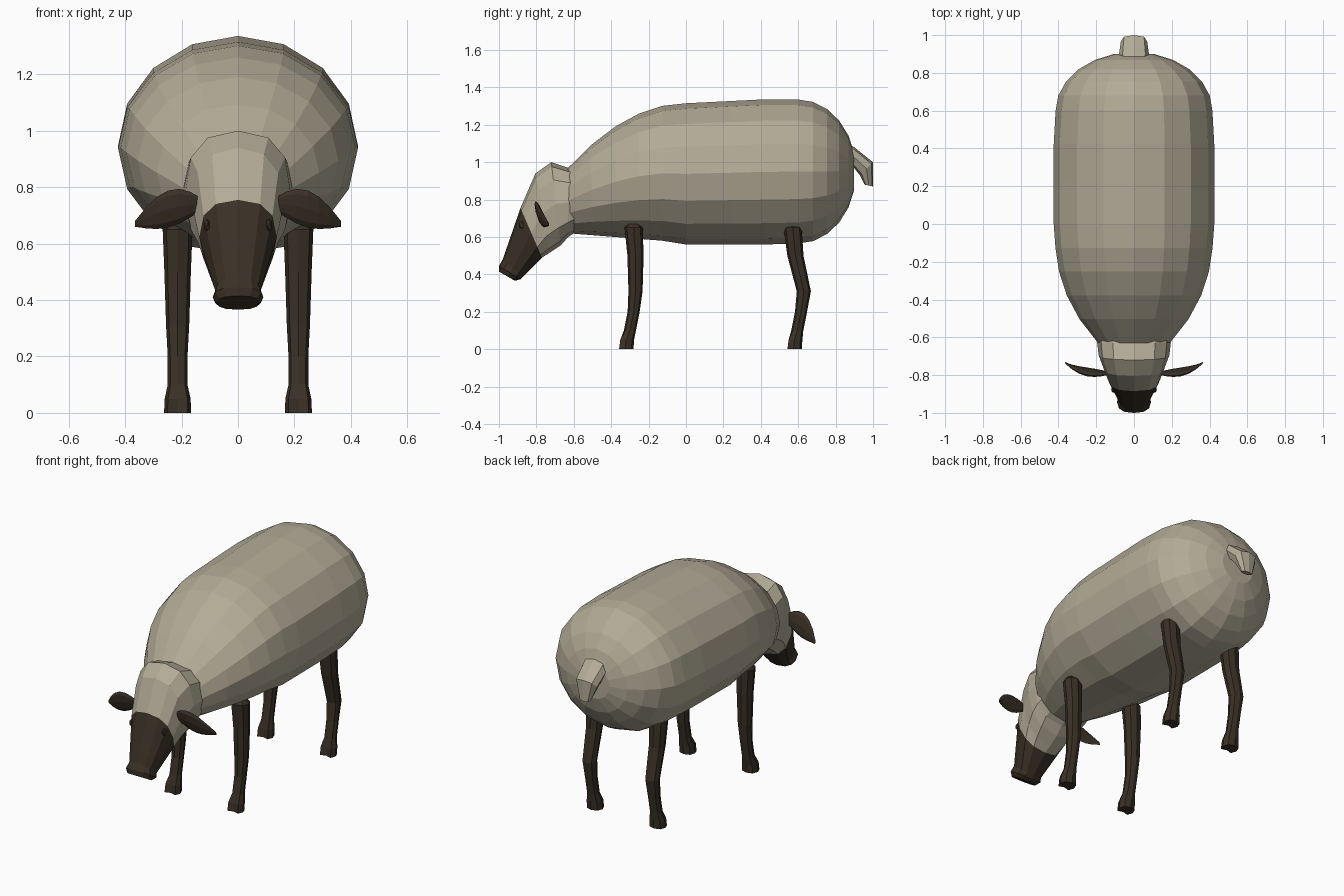
import bpy
import bmesh
from math import cos, sin, pi, radians, copysign
from mathutils import Vector

cube = bpy.data.objects.get("Cube")
if cube:
    bpy.data.objects.remove(cube)


def material(name, color):
    mat = bpy.data.materials.new(name)
    mat.use_nodes = True
    mat.diffuse_color = (*color, 1)
    shader = mat.node_tree.nodes["Principled BSDF"]
    shader.inputs["Base Color"].default_value = (*color, 1)
    return mat


wool = material("wool", (.45, .41, .31))
dark_skin = material("dark_skin", (.042, .03, .019))


def soften(value, power):
    return copysign(abs(value) ** power, value)


def ring_points(section, sides, power):
    """Rounded ring around a centre, spanned by two half axes."""
    centre, across, along = (Vector(part) for part in section)
    angles = [2 * pi * k / sides for k in range(sides)]
    return [centre + across * soften(sin(a), power) + along * soften(cos(a), power)
            for a in angles]


def loft(name, sections, sides, materials, power=1, dark_from=None, cleft_below=0):
    """Skin a row of rings, with an optional dark end and a notched foot."""
    bm = bmesh.new()
    rings = []
    for section in sections:
        points = ring_points(section, sides, power)
        centre = Vector(section[0])
        if centre.z < cleft_below:
            points[0] = points[0].lerp(centre, .5)
        rings.append([bm.verts.new(point) for point in points])

    for index, (ring, following) in enumerate(zip(rings, rings[1:])):
        for k in range(sides):
            face = bm.faces.new((ring[k - 1], ring[k], following[k], following[k - 1]))
            face.material_index = int(dark_from is not None and index >= dark_from)
    bm.faces.new(rings[0])
    end_cap = bm.faces.new(rings[-1])
    end_cap.material_index = int(dark_from is not None)
    bmesh.ops.recalc_face_normals(bm, faces=bm.faces)

    mesh = bpy.data.meshes.new(name)
    bm.to_mesh(mesh)
    bm.free()
    for mat in materials:
        mesh.materials.append(mat)
    obj = bpy.data.objects.new(name, mesh)
    bpy.context.collection.objects.link(obj)


def profile_slice(top, bottom, half_width):
    """Ring between an upper and a lower (y, z) point of the side profile."""
    upper, lower = Vector((0, *top)), Vector((0, *bottom))
    return (upper + lower) / 2, (half_width, 0, 0), (upper - lower) / 2


def mix(start, end, t):
    return start + (end - start) * t


# Woolly body: shoulders swell from the neck, the back is level, the rump is round
body = []
neck_y, shoulder_y, rump_y = -.63, 0, .6
front_steps = 5
for step in range(front_steps):
    t = step / front_steps
    y = mix(neck_y, shoulder_y, t)
    swell = 1 - (1 - t) ** 2
    width_swell = 1 - (1 - t) ** 2.5
    body.append(profile_slice(top=(y, mix(.97, 1.315, swell)),
                              bottom=(y, mix(.62, .57, t)),
                              half_width=mix(.19, .42, width_swell)))
for t in (0, .4, .7):
    y = mix(shoulder_y, rump_y, t)
    body.append(profile_slice(top=(y, mix(1.315, 1.345, t)),
                              bottom=(y, .56), half_width=.425))
for degrees in range(0, 90, 15):
    a = radians(degrees)
    y = rump_y + .31 * sin(a)
    half_height = .385 * cos(a)
    body.append(profile_slice(top=(y, .95 + half_height),
                              bottom=(y, .95 - half_height),
                              half_width=.415 * cos(a)))
loft("body", body, 16, [wool])

# Head: woolly neck and poll, then a bare face ending in a lipped muzzle
head = [
    profile_slice(top=(-.6, .96), bottom=(-.6, .62), half_width=.19),
    profile_slice(top=(-.63, .97), bottom=(-.63, .6), half_width=.195),
    profile_slice(top=(-.72, 1), bottom=(-.67, .555), half_width=.187),
    profile_slice(top=(-.805, .94), bottom=(-.73, .515), half_width=.16),
    profile_slice(top=(-.885, .755), bottom=(-.77, .49), half_width=.137),
    profile_slice(top=(-.98, .48), bottom=(-.868, .39), half_width=.08),
    profile_slice(top=(-1, .445), bottom=(-.885, .374), half_width=.09),
    profile_slice(top=(-1, .415), bottom=(-.915, .366), half_width=.074),
]
loft("head", head, 12, [wool, dark_skin], power=.8, dark_from=4)

# Short hanging tail, bent down at the tip
tail = [
    profile_slice(top=(.86, 1.1), bottom=(.86, 1), half_width=.06),
    profile_slice(top=(.9, 1.08), bottom=(.89, .98), half_width=.08),
    profile_slice(top=(1, 1), bottom=(.93, .93), half_width=.07),
    profile_slice(top=(1, .87), bottom=(.955, .88), half_width=.035),
]
loft("tail", tail, 8, [wool], power=.8)


def ear_sections(side):
    """Leaf shape that droops and sweeps back towards its tip."""
    sections = []
    for step in range(7):
        t = step / 6
        half_height = .066 * sin(pi * mix(.1, .95, t))
        centre = (side * mix(.13, .365, t), -.79 + .055 * t ** 3, .74 - .07 * t * t)
        sections.append((centre, (0, half_height / 4, 0),
                         (0, -half_height / 4, half_height)))
    return sections


# Legs share heights and thickness; each pair bends in its own way
leg_heights = (.67, .65, .5, .31, .2, .1, .05, 0)
leg_radii = (.035, .053, .047, .041, .035, .035, .046, .048)
leg_bends = {
    "front": (-.28, (0, 0, .01, .01, 0, -.02, -.04, -.045)),
    "back": (.57, (0, 0, .015, .06, .045, .025, .01, .005)),
}


def leg_sections(side, pair):
    hip_y, bends = leg_bends[pair]
    return [((side * .214, hip_y + bend, z), (radius, 0, 0), (0, -radius * .92, 0))
            for z, radius, bend in zip(leg_heights, leg_radii, bends)]


for label, side in (("left", 1), ("right", -1)):
    loft(f"{label}_ear", ear_sections(side), 8, [dark_skin])
    for pair in leg_bends:
        loft(f"{pair}_{label}_leg", leg_sections(side, pair), 8, [dark_skin],
             power=.85, cleft_below=.08)

    # Small eye on the side of the face
    bpy.ops.mesh.primitive_ico_sphere_add(subdivisions=1, radius=.02,
                                          location=(side * .11, -.878, .665))
    eye = bpy.context.object
    eye.name = f"{label}_eye"
    eye.scale = (.6, .8, 1.2)
    eye.data.materials.append(dark_skin)
